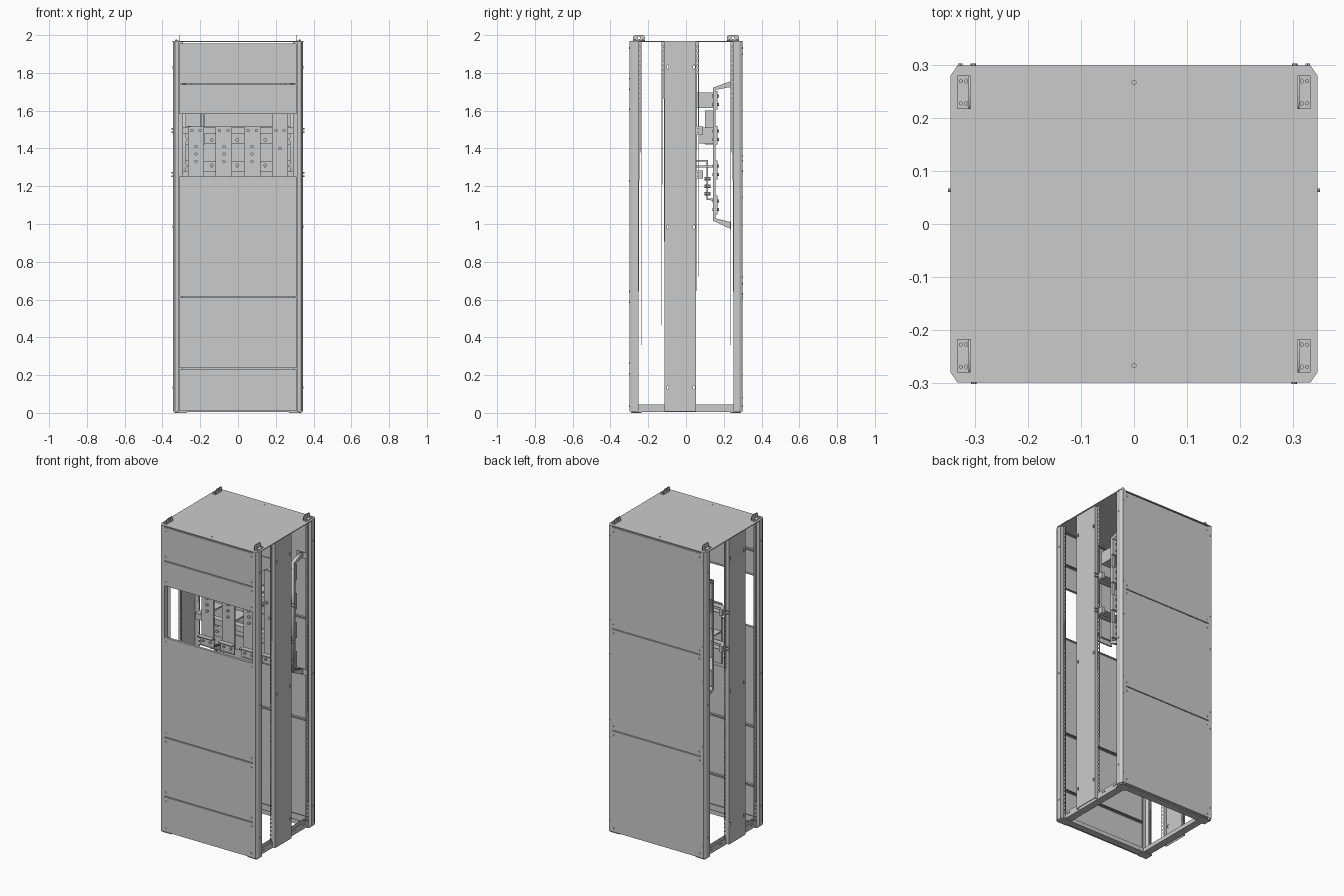
import bpy, bmesh, math
from mathutils import Matrix, Vector

if "Cube" in bpy.data.objects:
    bpy.data.objects.remove(bpy.data.objects["Cube"])

AX = {'x': Matrix(((0, 0, 1, 0), (1, 0, 0, 0), (0, 1, 0, 0), (0, 0, 0, 1))),
      'y': Matrix(((1, 0, 0, 0), (0, 0, -1, 0), (0, 1, 0, 0), (0, 0, 0, 1))),
      'z': Matrix.Identity(4)}


def add(name, mesh, mirror=''):
    ob = bpy.data.objects.new(name, mesh)
    bpy.context.collection.objects.link(ob)
    if mirror:
        m = ob.modifiers.new('mirror', 'MIRROR')
        m.use_axis = ('x' in mirror, 'y' in mirror, False)
        m.use_mirror_merge = False
    return ob


def boxes(name, spans, mirror=''):
    bm = bmesh.new()
    for x0, x1, y0, y1, z0, z1 in spans:
        c = Vector(((x0 + x1) / 2, (y0 + y1) / 2, (z0 + z1) / 2))
        bmesh.ops.create_cube(bm, size=1, matrix=Matrix.Translation(c) @ Matrix.Diagonal((x1 - x0, y1 - y0, z1 - z0, 1)))
    me = bpy.data.meshes.new(name)
    bm.to_mesh(me)
    bm.free()
    return add(name, me, mirror)


def bolts(name, centres, axis, r=.008, h=.012, mirror='', sides=6):
    bm = bmesh.new()
    for c in centres:
        bmesh.ops.create_cone(bm, cap_ends=True, segments=sides, radius1=r, radius2=r, depth=h,
                              matrix=Matrix.Translation(c) @ AX[axis])
    me = bpy.data.meshes.new(name)
    bm.to_mesh(me)
    bm.free()
    return add(name, me, mirror)


def plate(name, outline, holes, t, axis, at, mirror=''):
    """Flat sheet with oval holes (u, v, ru, rv), thickness t along axis at position at."""
    cu = bpy.data.curves.new(name, 'CURVE')
    cu.dimensions, cu.fill_mode, cu.extrude = '2D', 'BOTH', t / 2
    loops = [outline] + [[(u + ru * math.cos(a * math.pi / 4 + .39), v + rv * math.sin(a * math.pi / 4 + .39))
                          for a in range(8)] for u, v, ru, rv in holes]
    for loop in loops:
        s = cu.splines.new('POLY')
        s.points.add(len(loop) - 1)
        for p, (u, v) in zip(s.points, loop):
            p.co = (u, v, 0, 1)
        s.use_cyclic_u = True
    tmp = bpy.data.objects.new(name, cu)
    me = bpy.data.meshes.new_from_object(tmp)
    bpy.data.objects.remove(tmp)
    shift = -at if axis == 'y' else at
    me.transform(AX[axis] @ Matrix.Translation((0, 0, shift)))
    return add(name, me, mirror)


def rect(u0, u1, v0, v1):
    return [(u0, v0), (u1, v0), (u1, v1), (u0, v1)]


def ribbon(name, pts, lo, hi, t, axis='z', mirror=''):
    """Bent sheet: open profile swept straight along axis."""
    bm = bmesh.new()
    a, b = [[bm.verts.new(AX[axis] @ Vector((u, v, w))) for u, v in pts] for w in (lo, hi)]
    for i in range(len(pts) - 1):
        bm.faces.new((a[i], a[i + 1], b[i + 1], b[i]))
    me = bpy.data.meshes.new(name)
    bm.to_mesh(me)
    bm.free()
    ob = add(name, me)
    s = ob.modifiers.new('thickness', 'SOLIDIFY')
    s.thickness, s.offset = t, 0
    if mirror:
        m = ob.modifiers.new('mirror', 'MIRROR')
        m.use_axis = ('x' in mirror, 'y' in mirror, False)
        m.use_mirror_merge = False
    return ob


Z0, Z1 = .008, 1.964
PITCH = [.04 + .025 * i for i in range(77)]

# top cover with clipped corners
c = [(.347, -.28), (.347, .28), (.333, .3), (-.333, .3), (-.347, .28), (-.347, -.28), (-.333, -.3), (.333, -.3)]
plate('top_cover', c, [(0, .267, .004, .004), (0, -.267, .004, .004)], .005, 'z', 1.965)

# lifting brackets
plate('lifting_bracket_base', rect(.309, .334, .217, .281),
      [(x, y, .003, .004) for x in (.317, .327) for y in (.228, .27)], .004, 'z', 1.97, 'xy')
plate('lifting_bracket_tab', [(.217, 1.968), (.281, 1.968), (.281, 1.992), (.273, 2), (.225, 2), (.217, 1.992)],
      [(.249, 1.986, .009, .007)], .004, 'x', .311, 'xy')
bolts('lifting_bracket_bolts', [(.327, .228, 1.974), (.327, .27, 1.974)], 'z', .004, .008, 'xy')

# corner posts: folded channel, perforated inner lip
ribbon('corner_post', [(.29, -.268), (.313, -.268), (.313, -.298), (.333, -.298), (.343, -.282), (.343, -.252),
                       (.322, -.252)], Z0, Z1, .003, mirror='xy')
plate('corner_post_lip', rect(-.253, -.236, Z0, Z1), [(-.243, z, .003, .006) for z in PITCH], .003, 'x', .322, 'xy')
bolts('corner_post_bolts', [(.344, -.268, z) for z in (.135, .985, 1.83)], 'x', .006, .006, 'xy')
bolts('rear_post_studs', [(.328, .3, z) for z in (.08, .61, .72, 1.14, 1.36, 1.9)], 'y', .005, .006, 'x')

# central side panels: hat section
plate('side_web', rect(-.112, .052, Z0, Z1),
      [(y, z, .005, .012) for y in (-.096,) for z in (.135, .985, 1.83)]
      + [(.042, z, .005, .012) for z in (.135, .985, 1.83)], .003, 'x', .34, 'x')
for tag, y0, ye in (('front', -.112, -.13), ('rear', .052, .07)):
    boxes('side_return_' + tag, [(.318, .341, y0 - .0015, y0 + .0015, Z0, Z1)], 'x')
    lo, hi = min(y0, ye), max(y0, ye)
    plate('side_flange_' + tag, rect(lo, hi, Z0, Z1),
          [((lo + hi) / 2, z, .003, .006) for z in PITCH], .003, 'x', .319, 'x')

# base frame: L rails with an inner flange
boxes('base_side_rail', [(.318, .322, -.285, .285, .004, .045), (.275, .322, -.285, .285, .004, .008),
                         (.275, .279, -.285, .285, .004, .03)], 'x')
boxes('base_cross_rail', [(-.315, .315, -.284, -.28, .004, .045), (-.315, .315, -.284, -.24, .004, .008),
                          (-.315, .315, -.244, -.24, .004, .03)], 'y')
boxes('base_foot_corner', [(.27, .335, -.29, -.235, 0, .005)], 'xy')
bolts('base_rail_bolts', [(.323, y, .03) for y in (.1, .12, .2, .215)], 'x', .005, .006, 'xy')


# cover panels: thin trays with folded lips
def tray(name, z0, z1, y, s, hw=.311):
    d, t = .016, .003
    ys = lambda a, b: (min(y + s * a, y + s * b), max(y + s * a, y + s * b))
    f, l = ys(0, t), ys(t, d)
    boxes(name, [(-hw, hw, *f, z0, z1), (-hw, hw, *l, z0, z0 + t), (-hw, hw, *l, z1 - t, z1),
                 (-hw, -hw + t, *l, z0 + t, z1 - t), (hw - t, hw, *l, z0 + t, z1 - t)])
    bolts(name + '_screws', [(x, y - s * .001, z) for x in (-hw + .008, hw - .008) for z in (z0 + .025, z1 - .025)],
          'y', .005, .004, sides=8)


for i, (a, b) in enumerate([(.01, .232), (.238, .611), (.617, 1.252), (1.583, 1.738), (1.744, 1.956)]):
    tray('front_cover_%d' % i, a, b, -.299, 1)
for i, (a, b) in enumerate([(.01, .655), (.66, 1.305), (1.31, 1.956)]):
    tray('back_cover_%d' % i, a, b, .3, -1, .312)

# busbar mounting frames on the rear posts
plate('busbar_frame', [(.235, 1.755), (.142, 1.722), (.142, 1.018), (.235, .975), (.235, 1.01), (.156, 1.03),
                       (.156, 1.71), (.235, 1.725)], [], .022, 'x', .285, 'x')
boxes('busbar_frame_foot', [(.25, .325, .233, .237, z, z + .04) for z in (.972, 1.718)], 'x')

# four horizontal busbars with support blocks and end bolts
LEVELS = (1.10, 1.285, 1.47, 1.655)
for i, z in enumerate(LEVELS):
    plate('horizontal_busbar_%d' % i, rect(-.275, .275, z - .045, z + .045),
          [(x, z + dz, .007, .009) for x in (-.14, -.005, .145) for dz in (-.025, .025)], .01, 'y', .157)
    boxes('busbar_support_%d' % i, [(.25, .3, .15, .168, z - .05, z + .05)], 'x')
    bolts('busbar_bolts_%d' % i, [(.275, .158, z + dz) for dz in (-.022, .022)], 'y', .008, .034, 'x')

# cross beams between the side panels
for i, z in enumerate((1.495, 1.262)):
    ribbon('cross_beam_%d' % i, [(.066, z - .017), (.03, z - .017), (.03, z + .017), (.066, z + .017)],
           -.322, .322, .004, 'x')
    bolts('cross_beam_end_bolt_%d' % i, [(.338, .064, z + d) for d in (-.01, .01)], 'x', .004, .028, 'x')
    boxes('cross_beam_end_%d' % i, [(.295, .318, .028, .09, z - .02, z + .02)], 'x')

# vertical droppers, each stepping back to its own busbar
XS = (-.222, -.075, .075, .222)
TOPS = (1.515, 1.515, 1.515, 1.7)
for i, (x, z, top) in enumerate(zip(XS, LEVELS, TOPS)):
    boxes('dropper_%d' % i, [(x - .043, x + .043, .008, .02, 1.13, top)])
    bolts('dropper_bolts_%d' % i, [(x + d, .006, 1.495) for d in (-.022, .022)]
          + [(x, .006, h) for h in ((1.41, 1.37, 1.33) if i < 3 else (1.4,))], 'y', .009, .02)
    # terminal pads at the lower end
    ribbon('dropper_pad_%d' % i, [(-.025, 1.165), (.004, 1.165), (.004, 1.105), (-.002, 1.105)],
           x - .05, x + .05, .006, 'x')
    bolts('dropper_pad_bolts_%d' % i, [(x + d, -.002, 1.135) for d in (-.025, .025)], 'y', .008, .014)

# step-back links
ribbon('link_low', [(.014, 1.335), (.112, 1.335), (.112, 1.13), (.15, 1.13)], -.262, -.182, .01, 'x')
ribbon('link_mid', [(.014, 1.305), (.15, 1.305)], -.115, -.035, .012, 'x')
boxes('link_high', [(.035, .115, .068, .15, 1.425, 1.512)])
boxes('link_top', [(.182, .262, .02, .15, 1.615, 1.695)])
bolts('link_bolts', [(-.222, .114, h) for h in (1.16, 1.2, 1.24)], 'y', .009, .03)

# side insulator plates near the upper left opening
boxes('insulator_strip', [(-.2, -.192, .1, .15, 1.42, 1.6), (-.182, -.176, .1, .15, 1.42, 1.6)])
